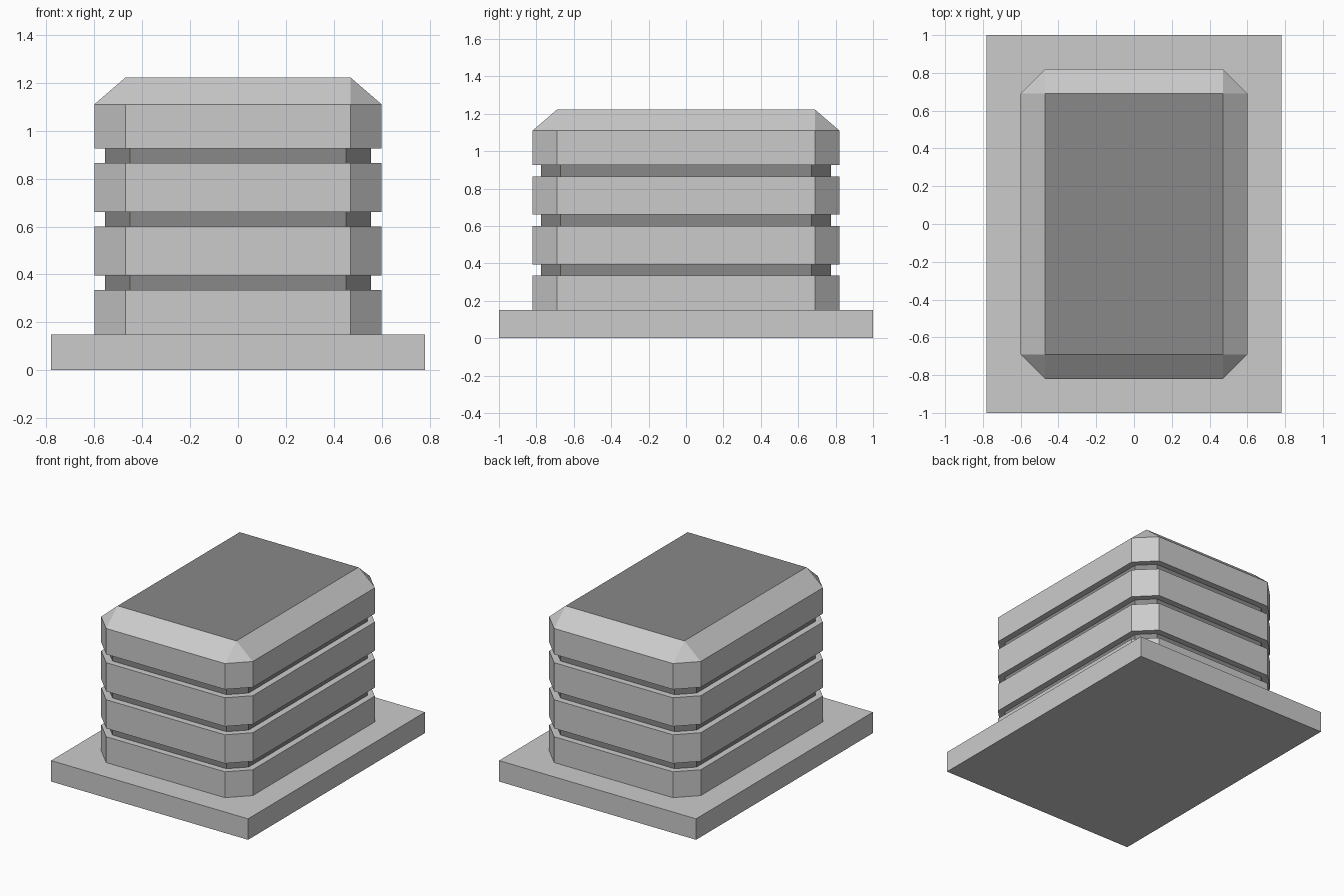
import bpy, bmesh, math

if "Cube" in bpy.data.objects:
    bpy.data.objects.remove(bpy.data.objects["Cube"])

HX, HY, CUT = 0.60, 0.82, 0.13      # body half sizes and corner cut
INSET = 0.045                       # groove depth


def make_object(name, bm, materials=()):
    bmesh.ops.recalc_face_normals(bm, faces=bm.faces)
    mesh = bpy.data.meshes.new(name)
    bm.to_mesh(mesh)
    bm.free()
    for m in materials:
        mesh.materials.append(m)
    obj = bpy.data.objects.new(name, mesh)
    bpy.context.collection.objects.link(obj)
    return obj


def octagon(bm, hx, hy, cut, z):
    pts = [(hx, -hy + cut), (hx, hy - cut), (hx - cut, hy), (-hx + cut, hy),
           (-hx, hy - cut), (-hx, -hy + cut), (-hx + cut, -hy), (hx - cut, -hy)]
    return [bm.verts.new((x, y, z)) for x, y in pts]


light = bpy.data.materials.new("pale_shell")
light.diffuse_color = (0.8, 0.8, 0.8, 1)
light.use_nodes = True
light.node_tree.nodes["Principled BSDF"].inputs["Base Color"].default_value = light.diffuse_color
dark = bpy.data.materials.new("dark_panel")
dark.diffuse_color = (0.25, 0.25, 0.25, 1)
dark.use_nodes = True
dark.node_tree.nodes["Principled BSDF"].inputs["Base Color"].default_value = dark.diffuse_color

# Base slab
bm = bmesh.new()
bmesh.ops.create_cube(bm, size=1)
bmesh.ops.scale(bm, vec=(1.56, 2.0, 0.15), verts=bm.verts)
bmesh.ops.translate(bm, vec=(0, 0, 0.075), verts=bm.verts)
make_object("base_slab", bm)

# Body: one lofted skin with three recessed dark grooves and a bevelled top
outer = (HX, HY, CUT)
inner = (HX - INSET, HY - INSET, CUT - 2 * INSET * (1 - math.sqrt(0.5)))
levels = [(outer, 0.15)]
groove_walls = set()
for z0, z1 in ((0.335, 0.395), (0.60, 0.66), (0.865, 0.925)):
    levels += [(outer, z0), (inner, z0), (inner, z1), (outer, z1)]
    groove_walls.add(len(levels) - 3)
levels += [(outer, 1.11), ((HX - CUT, HY - CUT, 0), 1.222)]

bm = bmesh.new()
rings = [octagon(bm, *shape, z) for shape, z in levels]
for i in range(len(rings) - 1):
    a, b = rings[i], rings[i + 1]
    for k in range(8):
        n = (k + 1) % 8
        face = bm.faces.new((a[k], a[n], b[n], b[k]))
        face.material_index = 1 if i in groove_walls else 0
bm.faces.new(rings[0])
bm.faces.new(rings[-1]).material_index = 1
bmesh.ops.remove_doubles(bm, verts=bm.verts, dist=0.0005)
make_object("grooved_body", bm, (light, dark)).data.update()
